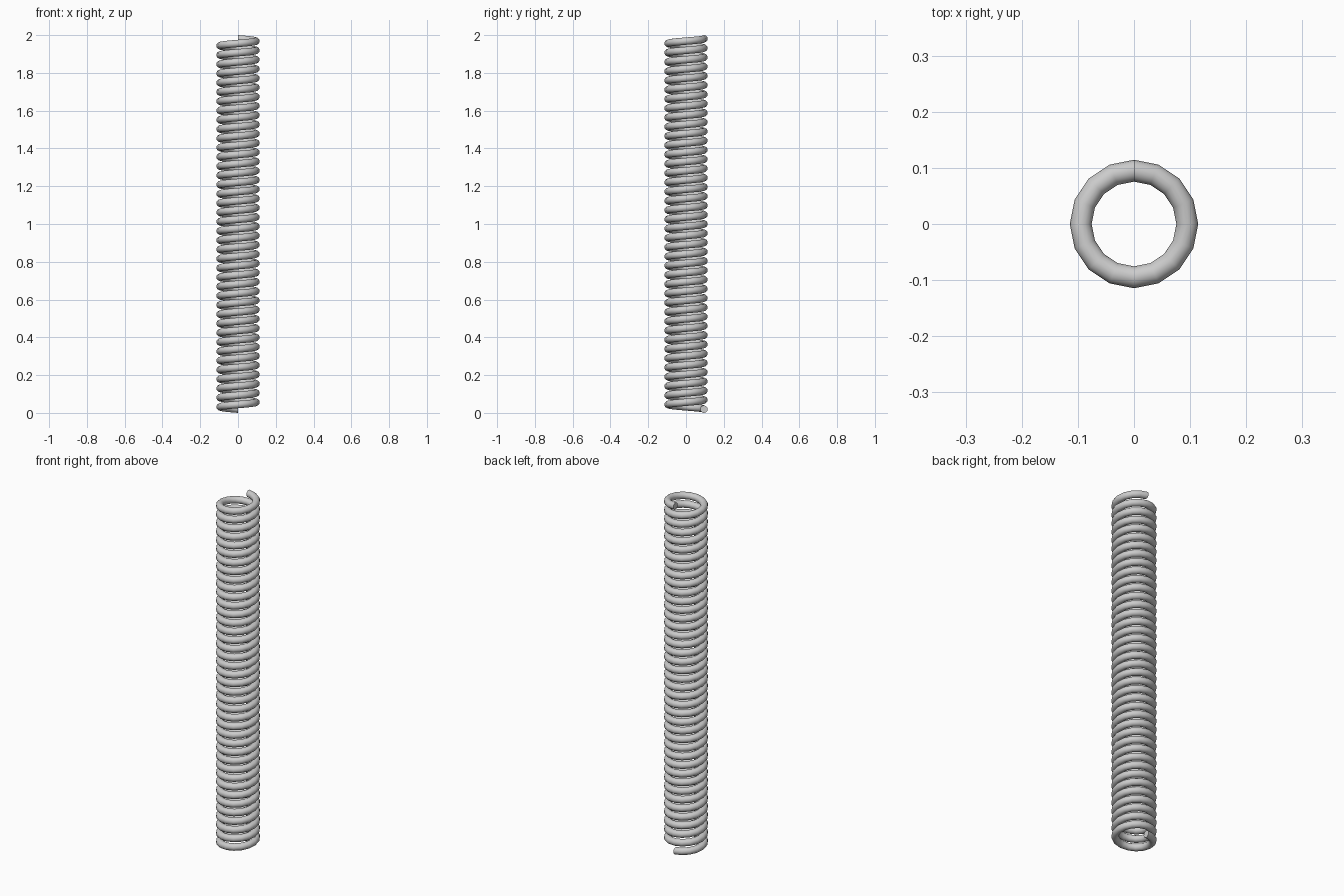
import bpy, bmesh, math
from mathutils import Matrix, Vector

cube = bpy.data.objects.get("Cube")
if cube:
    bpy.data.objects.remove(cube)

TURNS = 40
STEPS = 16            # segments per turn
COIL_RADIUS = 0.095
WIRE_RADIUS = 0.0195
PITCH = (2 - 2 * WIRE_RADIUS) / TURNS

steel = bpy.data.materials.new("grey_steel")
steel.use_nodes = True
grey = (0.6, 0.6, 0.6, 1)
steel.diffuse_color = grey
steel.node_tree.nodes["Principled BSDF"].inputs["Base Color"].default_value = grey

# Wire section: an upright disc at the back of the coil
bm = bmesh.new()
place = Matrix.Translation((0, COIL_RADIUS, WIRE_RADIUS)) @ Matrix.Rotation(math.pi / 2, 4, "Y")
disc = bmesh.ops.create_circle(bm, cap_ends=True, segments=16, radius=WIRE_RADIUS, matrix=place)
start = bm.faces[:]
rim = bm.edges[:]

# Sweep the section up the helix, then close the far end
steps = TURNS * STEPS
swept = bmesh.ops.spin(bm, geom=rim, axis=(0, 0, 1), cent=(0, 0, 0),
                       dvec=Vector((0, 0, PITCH / STEPS)),
                       angle=TURNS * math.tau, steps=steps, use_duplicate=False)
last = [e for e in swept["geom_last"] if isinstance(e, bmesh.types.BMEdge)]
bmesh.ops.contextual_create(bm, geom=last)
bmesh.ops.recalc_face_normals(bm, faces=bm.faces[:])

mesh = bpy.data.meshes.new("coil_spring")
bm.to_mesh(mesh)
bm.free()
mesh.materials.append(steel)
spring = bpy.data.objects.new("coil_spring", mesh)
bpy.context.collection.objects.link(spring)

# Smooth wire with crisp end caps
bpy.ops.object.select_all(action="DESELECT")
spring.select_set(True)
bpy.context.view_layer.objects.active = spring
bpy.ops.object.shade_smooth_by_angle(angle=math.radians(40))
